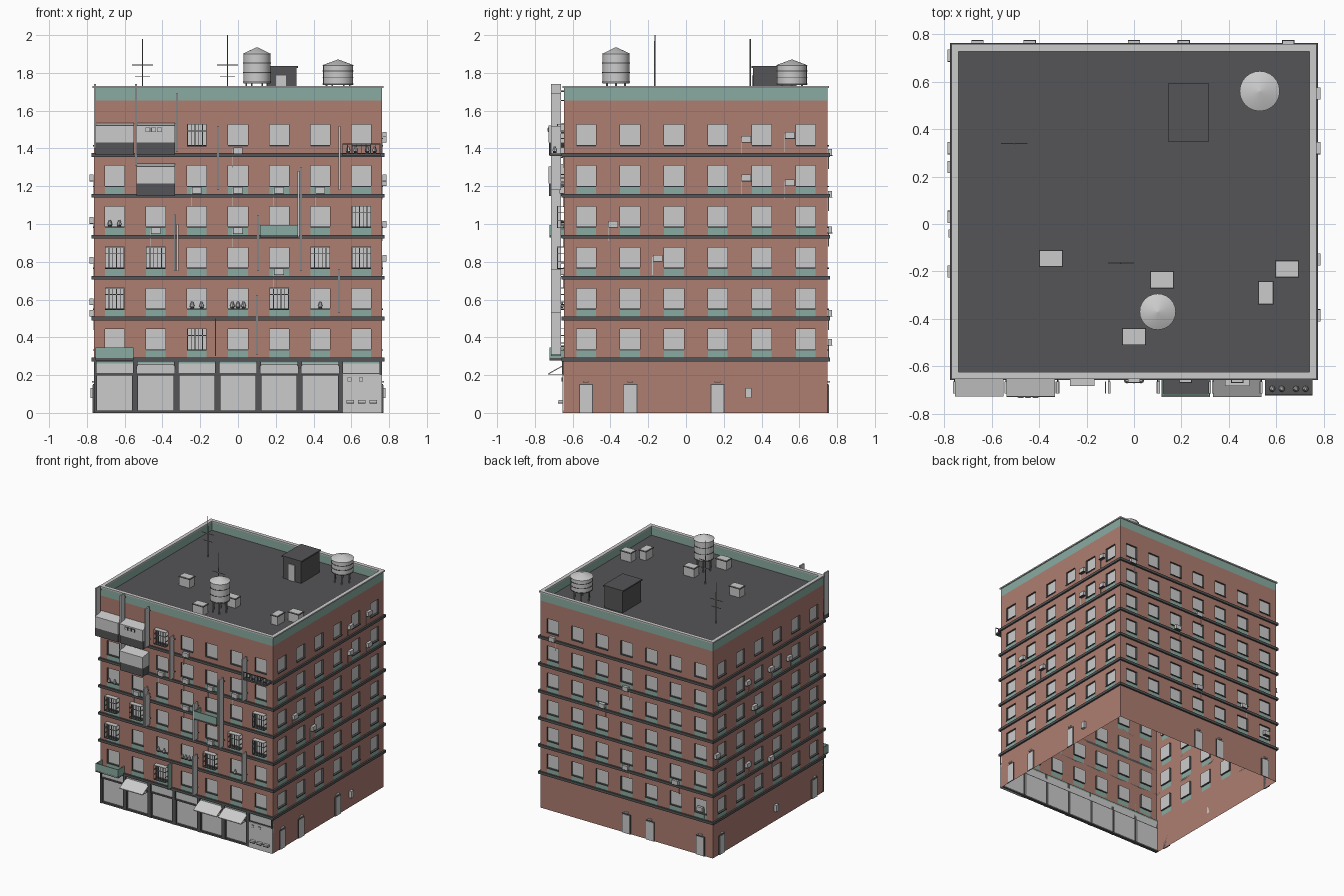
import bpy, bmesh, math
from mathutils import Vector, Matrix

if "Cube" in bpy.data.objects:
    bpy.data.objects.remove(bpy.data.objects["Cube"])

COLOURS = {"brick": (0.42, 0.205, 0.165), "green": (0.255, 0.41, 0.355),
           "light": (0.6, 0.6, 0.6), "dark": (0.09, 0.09, 0.095), "steel": (0.28, 0.29, 0.29)}
MATS = []
for key, rgb in COLOURS.items():
    m = bpy.data.materials.new(key + " paint")
    m.use_nodes = True
    m.diffuse_color = (*rgb, 1)
    m.node_tree.nodes["Principled BSDF"].inputs["Base Color"].default_value = (*rgb, 1)
    MATS.append(m)
BRICK, GREEN, LIGHT, DARK, STEEL = range(5)

X, Y0, Y1 = 0.762, -0.645, 0.75
FLOOR0, STEP, ROOF, TOP = 0.283, 0.2165, 1.655, 1.725
FLOORS = [FLOOR0 + STEP * k for k in range(6)]
BAY = 2 * X / 7
COLS = [-X + BAY * (i + 0.5) for i in range(7)]
# wall name: (origin, along, outward, start, end, window columns)
WALLS = {"front": (Vector((0, Y0, 0)), Vector((1, 0, 0)), Vector((0, -1, 0)), -X, X, 7),
         "back": (Vector((0, Y1, 0)), Vector((1, 0, 0)), Vector((0, 1, 0)), -X, X, 7),
         "right": (Vector((X, 0, 0)), Vector((0, 1, 0)), Vector((1, 0, 0)), Y0, Y1, 6),
         "left": (Vector((-X, 0, 0)), Vector((0, 1, 0)), Vector((-1, 0, 0)), Y0, Y1, 6)}


class Part:
    """Collects faces of one object; u runs along a wall, d is distance out of it."""
    def __init__(self, name):
        self.name, self.bm = name, bmesh.new()

    def face(self, pts, mat, facing=None):
        f = self.bm.faces.new([self.bm.verts.new(p) for p in pts])
        f.material_index = mat
        f.normal_update()
        if facing is not None and f.normal.dot(facing) < 0:
            f.normal_flip()

    def prism(self, wall, profile, u0, u1, mat):
        o, a, n = WALLS[wall][:3]
        ends = [[o + a * u + n * d + Vector((0, 0, z)) for d, z in profile] for u in (u0, u1)]
        mid = sum(ends[0] + ends[1], Vector()) / (2 * len(profile))
        quads = [[ends[0][i], ends[0][i - 1], ends[1][i - 1], ends[1][i]] for i in range(len(profile))]
        for pts in ends + quads:
            self.face(pts, mat, sum(pts, Vector()) / len(pts) - mid)

    def wall_box(self, wall, u0, u1, z0, z1, d0, d1, mat):
        self.prism(wall, [(d0, z0), (d1, z0), (d1, z1), (d0, z1)], u0, u1, mat)

    def box(self, x0, x1, y0, y1, z0, z1, mat):
        self.wall_box("front", x0, x1, z0, z1, Y0 - y1, Y0 - y0, mat)

    def cone(self, x, y, z0, z1, r0, r1, mat, sides=24):
        faces = set(self.bm.faces)
        bmesh.ops.create_cone(self.bm, cap_ends=True, segments=sides, radius1=r0, radius2=r1, depth=z1 - z0,
                              matrix=Matrix.Translation((x, y, (z0 + z1) / 2)))
        for f in set(self.bm.faces) - faces:
            f.material_index = mat

    def done(self, smooth=False):
        me = bpy.data.meshes.new(self.name)
        self.bm.to_mesh(me)
        self.bm.free()
        for m in MATS:
            me.materials.append(m)
        ob = bpy.data.objects.new(self.name, me)
        bpy.context.collection.objects.link(ob)
        if smooth:
            bpy.ops.object.select_all(action='DESELECT')
            ob.select_set(True)
            bpy.context.view_layer.objects.active = ob
            bpy.ops.object.shade_smooth_by_angle(angle=math.radians(35))


# Wall shells with recessed window panes and green panels below them
HALF, DEEP = 0.052, 0.014
for name, (o, a, n, s, e, count) in WALLS.items():
    p = Part(name + "_wall")
    pitch = (e - s) / count
    us = [s] + [s + pitch * (i + 0.5) + k * HALF for i in range(count) for k in (-1, 1)] + [e]
    zs = [FLOOR0 if name == "front" else 0]
    kinds = []
    for k, f in enumerate(FLOORS):
        zs += [f + 0.01, f + 0.05, f + 0.16]
        kinds += ["plain", "panel" if k < 5 else "plain", "pane"]
    zs += [ROOF, TOP]
    kinds += ["plain", "band"]
    P = lambda u, z, d=0: o + a * u + n * d + Vector((0, 0, z))
    for j, kind in enumerate(kinds):
        z0, z1 = zs[j], zs[j + 1]
        for i in range(len(us) - 1):
            u0, u1 = us[i], us[i + 1]
            rim = [(u0, z0), (u1, z0), (u1, z1), (u0, z1)]
            if kind == "pane" and i % 2:
                p.face([P(u, z, -DEEP) for u, z in rim], LIGHT, n)
                mid = P((u0 + u1) / 2, (z0 + z1) / 2)
                for q in range(4):
                    c, d = rim[q], rim[(q + 1) % 4]
                    pts = [P(*c), P(*d), P(*d, -DEEP), P(*c, -DEEP)]
                    p.face(pts, DARK, mid - sum(pts, Vector()) / 4)
                p.wall_box(name, u0, u1, z0 - 0.004, z0 + 0.003, 0, 0.006, DARK)
            else:
                mat = GREEN if kind == "band" or (kind == "panel" and i % 2) else BRICK
                p.face([P(u, z) for u, z in rim], mat, n)
    p.done()

# Floor ledges around the building
p = Part("floor_ledges")
for w, (_, _, _, s, e, _) in WALLS.items():
    for f in FLOORS:
        p.wall_box(w, s - 0.013, e + 0.013, f - 0.01, f + 0.01, 0, 0.013, DARK)
p.done()

# Roof deck, inner parapet and cap
p = Part("roof_parapet")
p.face([(-X, Y0, ROOF), (X, Y0, ROOF), (X, Y1, ROOF), (-X, Y1, ROOF)], DARK, Vector((0, 0, 1)))
for w, (_, _, _, s, e, _) in WALLS.items():
    p.wall_box(w, s, e, ROOF, TOP - 0.002, -0.018, -0.002, GREEN)
    p.wall_box(w, s - 0.008, e + 0.008, TOP - 0.004, TOP + 0.006, -0.022, 0.008, LIGHT)
p.done()

# Ground floor shopfront: pillars, shutters, transoms, corner kiosk
p = Part("shopfront")
for i, c in enumerate(COLS):
    u0, u1 = c - BAY / 2, c + BAY / 2
    p.wall_box("front", u0, u1, 0.21, 0.262, -0.01, 0.0, LIGHT)
    p.wall_box("front", u0, u1, 0.198, 0.21, -0.01, 0.006, DARK)
    p.wall_box("front", u0, u1, 0.262, 0.275, -0.01, 0.002, GREEN)
    p.wall_box("front", u0, u1, 0, 0.013, -0.02, 0.004, DARK)
    p.wall_box("front", u0 + 0.008, u1 - 0.008, 0.013, 0.2, -0.02, -0.012, LIGHT)
    if i == 6:
        p.wall_box("front", u0 + 0.012, u1, 0, 0.205, -0.01, 0.01, LIGHT)
        for u in (0.58, 0.64):
            p.wall_box("front", u, u + 0.022, 0.165, 0.187, 0.01, 0.013, DARK)
            p.wall_box("front", u + 0.003, u + 0.019, 0.168, 0.184, 0.013, 0.015, LIGHT)
        for u in (0.575, 0.635, 0.695):
            p.wall_box("front", u, u + 0.04, 0.055, 0.068, 0.01, 0.03, LIGHT)
            p.wall_box("front", u, u + 0.04, 0.05, 0.055, 0.01, 0.032, DARK)
for i in range(8):
    u = -X + BAY * i
    p.wall_box("front", max(-X, u - 0.016), min(X, u + 0.016), 0, 0.2, -0.01, 0.007 if i < 7 else 0.002, DARK)
    p.wall_box("front", max(-X, u - 0.012), min(X, u + 0.012), 0.2, 0.275, -0.01, 0.012, DARK)
p.done()

p = Part("shop_awnings")
for i in (1, 4, 5):
    p.prism("front", [(0, 0.25), (0.085, 0.203), (0.085, 0.209), (0, 0.256)], COLS[i] - 0.102, COLS[i] + 0.102, LIGHT)
    for u in (COLS[i] - 0.1, COLS[i] + 0.097):
        p.wall_box("front", u, u + 0.003, 0.203, 0.207, 0, 0.085, STEEL)
p.done()

# Enclosed balconies, light above and dark below
p = Part("enclosed_balconies")
for col, k in ((0, 5), (1, 5), (1, 4)):
    u0, u1, f = COLS[col] - 0.102, COLS[col] + 0.102, FLOORS[k]
    p.wall_box("front", u0, u1, f, f + 0.065, 0, 0.08, DARK)
    p.prism("front", [(0, f + 0.065), (0.083, f + 0.065), (0.083, f + 0.155), (0, f + 0.17)], u0, u1, LIGHT)
for i in range(3):
    u = COLS[1] - 0.055 + 0.031 * i
    p.wall_box("front", u, u + 0.026, 1.487, 1.51, 0.083, 0.086, DARK)
    p.wall_box("front", u + 0.003, u + 0.023, 1.49, 1.507, 0.086, 0.088, LIGHT)
p.done()

# Open balconies
p = Part("open_balconies")
for col, k, mat in ((0, 0, GREEN), (4, 3, GREEN), (6, 5, LIGHT)):
    u0, u1, f = COLS[col] - 0.1, COLS[col] + 0.1, FLOORS[k]
    p.wall_box("front", u0, u1, f - 0.005, f + 0.008, 0, 0.078, DARK)
    if mat == GREEN:
        p.wall_box("front", u0, u1, f, f + 0.063, 0.072, 0.078, mat)
        for u in (u0, u1 - 0.006):
            p.wall_box("front", u, u + 0.006, f, f + 0.063, 0, 0.078, mat)
    else:
        p.wall_box("front", u0, u1, f + 0.055, f + 0.06, 0.073, 0.078, DARK)
        for i in range(9):
            u = u0 + i * 0.0245
            p.wall_box("front", u, u + 0.004, f, f + 0.055, 0.073, 0.077, STEEL)
p.done()

# Window cages
p = Part("window_cages")
for col, k in ((2, 5), (6, 3), (0, 2), (1, 2), (5, 2), (6, 2), (0, 1), (4, 1), (2, 0)):
    u0, u1, z0, z1 = COLS[col] - HALF, COLS[col] + HALF, FLOORS[k] + 0.05, FLOORS[k] + 0.16
    p.wall_box("front", u0, u1, z1, z1 + 0.004, 0, 0.037, LIGHT)
    p.wall_box("front", u0, u1, z0 - 0.004, z0, 0, 0.037, DARK)
    for i in range(6):
        u = u0 + i * 0.02
        p.wall_box("front", u, u + 0.004, z0, z1, 0.033, 0.037, STEEL)
    for u in (u0, u1 - 0.004):
        for z in (z0 + 0.035, z0 + 0.075):
            p.wall_box("front", u, u + 0.004, z, z + 0.004, 0, 0.035, STEEL)
    p.wall_box("front", u0, u1, z0 + 0.075, z0 + 0.079, 0.033, 0.037, STEEL)
p.done()

# Vertical blade signs
p = Part("blade_signs")
for u, z0, z1 in ((-0.757, 1.4, 1.74), (-0.54, 1.31, 1.74), (-0.323, 1.38, 1.69), (-0.105, 1.18, 1.52),
                  (-0.335, 0.75, 1.05), (-0.32, 0.75, 1.0), (0.105, 0.75, 1.045), (0.1, 0.31, 0.625),
                  (0.333, 0.75, 1.3), (0.32, 0.93, 1.28), (0.537, 1.18, 1.52), (0.535, 0.53, 0.76)):
    p.wall_box("front", u - 0.005, u + 0.005, z0, z1, 0.018, 0.07, LIGHT)
    for z in (z0 + 0.04, z1 - 0.04):
        p.wall_box("front", u - 0.002, u + 0.002, z, z + 0.006, 0, 0.018, DARK)
p.wall_box("front", -0.123, -0.117, 0.3, 0.5, 0.018, 0.07, GREEN)
p.done()

# Wall air conditioners with drain hoses
p = Part("air_conditioners")
UNITS = {"front": [(COLS[3], 1.39), (COLS[2], 1.18), (COLS[3], 1.18), (COLS[4], 1.18), (COLS[5], 1.18),
                   (COLS[1], 0.965), (COLS[3], 0.965), (COLS[4], 0.748)],
         "right": [(0.32, 1.45), (0.55, 1.47), (0.32, 1.245), (0.55, 1.22), (-0.385, 1.0), (-0.15, 0.82)],
         "back": [(0.65, 1.38), (0, 1.16), (0, 0.53), (-0.44, 0.53), (0.21, 0.97), (-0.66, 0.375)],
         "left": [(0.32, 1.245), (0.03, 1.245), (-0.2, 1.245), (0.24, 1.02), (0.71, 0.81), (0.03, 0.53), (0.32, 0.59)]}
for w, spots in UNITS.items():
    for u, z in spots:
        p.wall_box(w, u - 0.025, u + 0.025, z - 0.016, z + 0.016, 0.002, 0.024, LIGHT)
        p.wall_box(w, u - 0.026, u + 0.026, z - 0.019, z - 0.016, 0, 0.025, DARK)
        p.wall_box(w, u - 0.029, u - 0.026, z - 0.09, z + 0.005, 0.002, 0.006, LIGHT)
p.done()

# Window sill pots
p = Part("sill_pots")
for col, k, shifts in ((0, 3, (-0.025, 0.025)), (2, 1, (-0.025, 0.025)), (3, 1, (-0.03, 0, 0.03)),
                       (5, 1, (0,)), (6, 5, (-0.07, -0.03, 0.03, 0.07))):
    for du in shifts:
        x, y, z = COLS[col] + du, Y0 - (0.05 if k == 5 else 0.014), FLOORS[k] + (0.01 if k == 5 else 0.053)
        p.cone(x, y, z, z + 0.012, 0.008, 0.011, DARK, 8)
        p.cone(x, y, z + 0.012, z + 0.036, 0.013, 0.005, LIGHT, 8)
p.done()

# Ground floor service doors with lamps, and meter boxes
p = Part("service_doors")
for w, spots in {"right": (-0.53, -0.295, 0.167), "back": (0, -0.21, -0.655), "left": (0.64, -0.53)}.items():
    for u in spots:
        p.wall_box(w, u - 0.037, u + 0.037, 0, 0.153, 0, 0.005, DARK)
        p.wall_box(w, u - 0.032, u + 0.032, 0, 0.148, 0.005, 0.008, LIGHT)
        p.wall_box(w, u - 0.015, u + 0.015, 0.16, 0.17, 0, 0.012, LIGHT)
for w, u in (("right", 0.33), ("left", -0.04)):
    p.wall_box(w, u - 0.016, u + 0.016, 0.08, 0.133, 0, 0.02, LIGHT)
p.done()

# Water tanks on legs
for name, x, y, r, z0, z1, peak in (("front_water_tank", 0.1, -0.37, 0.074, 1.745, 1.9, 1.935),
                                    ("back_water_tank", 0.53, 0.56, 0.082, 1.735, 1.84, 1.87)):
    p = Part(name)
    p.cone(x, y, z0, z1, r * 0.97, r * 0.97, LIGHT)
    p.cone(x, y, z1, peak, r * 1.03, 0.004, LIGHT)
    for t in (0.03, 0.35, 0.68):
        z = z0 + (z1 - z0) * t
        p.cone(x, y, z, z + 0.005, r, r, DARK)
    for i in range(6):
        ang = math.tau * i / 6
        p.cone(x + math.cos(ang) * r * 0.75, y + math.sin(ang) * r * 0.75, ROOF, z0, 0.005, 0.005, STEEL, 6)
    p.done(smooth=True)

# Stair hut
p = Part("stair_hut")
p.box(0.15, 0.31, 0.355, 0.585, ROOF, 1.825, DARK)
p.box(0.143, 0.317, 0.348, 0.592, 1.825, 1.836, DARK)
p.box(0.2, 0.255, 0.349, 0.355, ROOF, 1.785, LIGHT)
p.done()

# Rooftop cooling units
p = Part("rooftop_units")
for x, y, hx, hy in ((-0.35, -0.145, 0.05, 0.036), (0.118, -0.235, 0.05, 0.036), (0.645, -0.19, 0.05, 0.036),
                     (0.555, -0.29, 0.033, 0.05), (0, -0.475, 0.05, 0.036)):
    p.box(x - hx + 0.004, x + hx - 0.004, y - hy + 0.004, y + hy - 0.004, ROOF, 1.725, LIGHT)
    p.box(x - hx, x + hx, y - hy, y + hy, 1.722, 1.727, DARK)
    p.box(x - hx + 0.004, x + hx - 0.004, y - hy + 0.004, y + hy - 0.004, 1.727, 1.731, LIGHT)
p.done()

# Aerials
p = Part("aerials")
for x, y, top in ((-0.505, 0.34, 1.98), (-0.055, -0.165, 2.0)):
    p.cone(x, y, ROOF, top, 0.004, 0.003, STEEL, 6)
    for z, half in ((1.84, 0.055), (1.78, 0.04)):
        p.box(x - half, x + half, y - 0.002, y + 0.002, z, z + 0.004, STEEL)
p.done()
